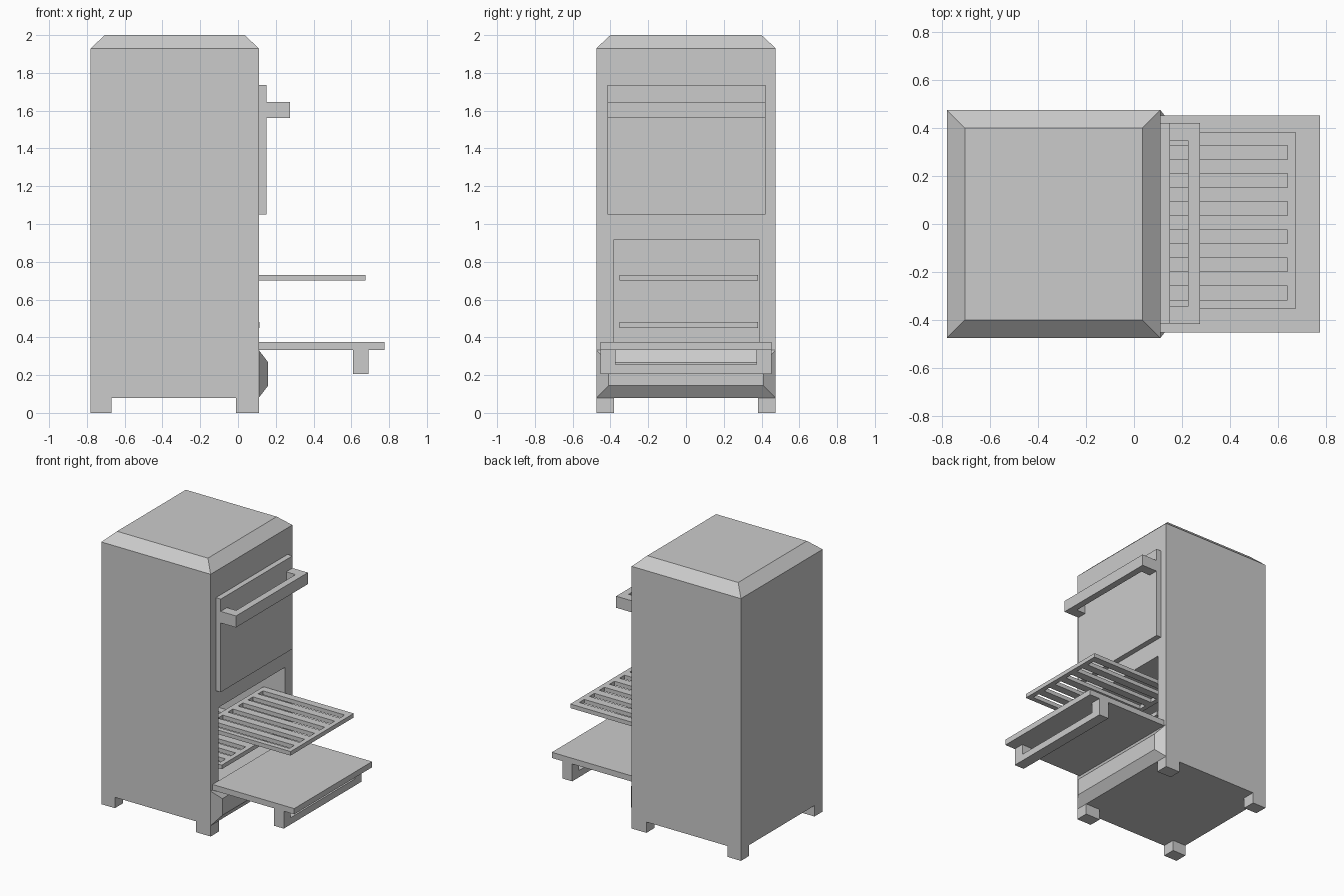
import bpy, bmesh
from mathutils import Vector

if "Cube" in bpy.data.objects:
    bpy.data.objects.remove(bpy.data.objects["Cube"])


def finish(name, bm):
    bmesh.ops.recalc_face_normals(bm, faces=bm.faces)
    mesh = bpy.data.meshes.new(name)
    bm.to_mesh(mesh)
    bm.free()
    obj = bpy.data.objects.new(name, mesh)
    bpy.context.collection.objects.link(obj)
    return obj


def extrude(bm, faces, vec):
    res = bmesh.ops.extrude_face_region(bm, geom=faces, use_keep_orig=True)
    verts = [g for g in res["geom"] if isinstance(g, bmesh.types.BMVert)]
    bmesh.ops.translate(bm, verts=verts, vec=vec)
    return verts


def prism(name, points, vec):
    bm = bmesh.new()
    face = bm.faces.new([bm.verts.new(p) for p in points])
    extrude(bm, [face], Vector(vec))
    return finish(name, bm)


def box(name, x, y, z):
    pts = [(x[0], y[0], z[0]), (x[1], y[0], z[0]), (x[1], y[1], z[0]), (x[0], y[1], z[0])]
    return prism(name, pts, (0, 0, z[1] - z[0]))


def u_outline(half, post, near, inner, far):
    """U shape as (across, outward) pairs."""
    a = half - post
    return [(-half, near), (-half, far), (half, far), (half, near),
            (a, near), (a, inner), (-a, inner), (-a, near)]


BACK, FRONT, SIDE = -0.78, 0.11, 0.475

# Cabinet with a chamfered top
bm = bmesh.new()
levels = []
for z, inset in ((0.08, 0), (1.93, 0), (2.0, 0.075)):
    x0, x1, s = BACK + inset, FRONT - inset, SIDE - inset
    levels.append([bm.verts.new(p) for p in
                   ((x0, -s, z), (x1, -s, z), (x1, s, z), (x0, s, z))])
bm.faces.new(levels[0])
bm.faces.new(levels[2])
for lo, hi in zip(levels, levels[1:]):
    for i in range(4):
        j = (i + 1) % 4
        bm.faces.new((lo[i], lo[j], hi[j], hi[i]))
cabinet = finish("cabinet", bm)

# Oven cavity cut into the cabinet
cutter = box("cavity_cutter", (-0.66, 0.3), (-0.385, 0.39), (0.365, 0.915))
cutter.hide_render = True
cut = cabinet.modifiers.new("cavity", "BOOLEAN")
cut.operation = "DIFFERENCE"
cut.solver = "EXACT"
cut.object = cutter
bpy.context.view_layer.objects.active = cabinet
bpy.ops.object.modifier_apply(modifier=cut.name)
bpy.data.objects.remove(cutter)

# Feet
for xn, x in (("back", (BACK, -0.67)), ("front", (-0.01, FRONT))):
    for yn, y in (("left", (-SIDE, -0.38)), ("right", (0.38, SIDE))):
        box(f"{xn}_{yn}_foot", x, y, (0, 0.08))

# Closed upper door and its handle
box("upper_door", (FRONT, 0.15), (-0.415, 0.42), (1.05, 1.735))
prism("upper_handle",
      [(x, y + 0.002, 1.56) for y, x in u_outline(0.418, 0.073, 0.15, 0.225, 0.275)],
      (0, 0, 0.085))

# Lowered oven door and its handle
box("lower_door", (FRONT, 0.775), (-0.453, 0.453), (0.333, 0.375))
prism("lower_handle",
      [(0.61, y, z) for y, z in u_outline(0.453, 0.08, 0.333, 0.255, 0.205)],
      (0.08, 0, 0))

# Bottom drawer front: a tapered panel
bm = bmesh.new()
back = [bm.verts.new((FRONT, y, z)) for y, z in
        ((-SIDE, 0.08), (SIDE, 0.08), (SIDE, 0.333), (-SIDE, 0.333))]
face = [bm.verts.new((0.16, y, z)) for y, z in
        ((-0.41, 0.145), (0.41, 0.145), (0.41, 0.267), (-0.41, 0.267))]
bm.faces.new(back)
bm.faces.new(face)
for i in range(4):
    j = (i + 1) % 4
    bm.faces.new((back[i], back[j], face[j], face[i]))
finish("drawer_front", bm)


# Slotted racks: a grid with six open slots
def rack(name, front, z):
    xs = [front - 0.735, front - 0.70, front - 0.035, front]
    ys = [-0.353]
    for i in range(6):
        y = -0.316 + i * 0.117
        ys += [y, y + 0.058]
    ys.append(0.382)
    bm = bmesh.new()
    v = [[bm.verts.new((x, y, z)) for y in ys] for x in xs]
    faces = []
    for i in range(3):
        for j in range(len(ys) - 1):
            if not (i == 1 and j % 2 == 1):
                faces.append(bm.faces.new((v[i][j], v[i + 1][j],
                                           v[i + 1][j + 1], v[i][j + 1])))
    extrude(bm, faces, Vector((0, 0, 0.03)))
    finish(name, bm)


rack("upper_rack", 0.675, 0.70)
rack("lower_rack", 0.115, 0.45)
